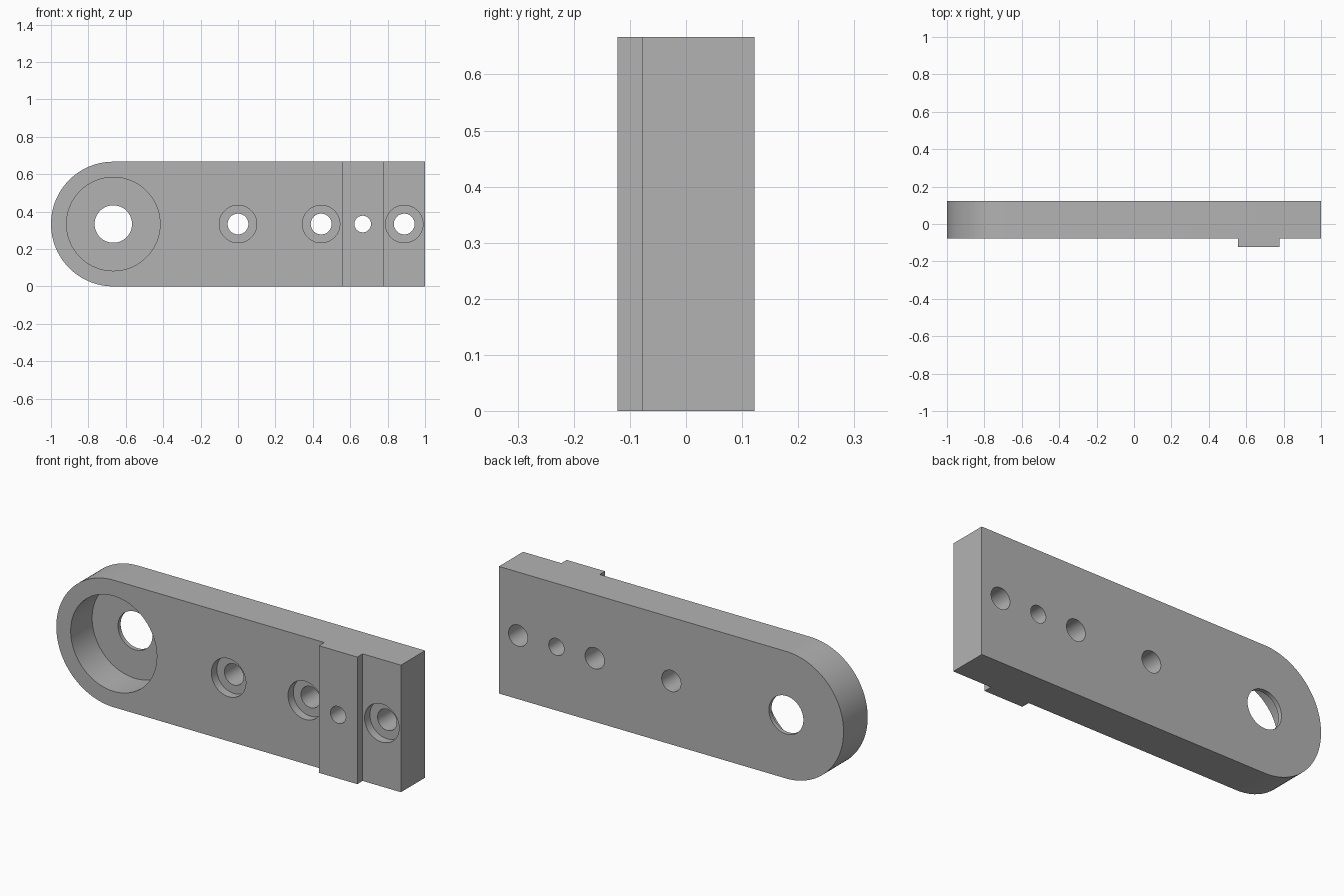
import bpy
import bmesh
import math

if "Cube" in bpy.data.objects:
    bpy.data.objects.remove(bpy.data.objects["Cube"], do_unlink=True)

U = 1 / 45                     # one design unit
MID = 15 * U                   # height of the centre line
FRONT, BACK = -3.5 * U, 5.5 * U
SIDES = 96

grey = bpy.data.materials.new("plain grey")
grey.use_nodes = True
grey.diffuse_color = (0.45, 0.45, 0.45, 1)
grey.node_tree.nodes["Principled BSDF"].inputs["Base Color"].default_value = (0.45, 0.45, 0.45, 1)


def prism(name, outline, y0, y1):
    """Extrude an (x, z) outline from y0 to y1."""
    bm = bmesh.new()
    face = bm.faces.new([bm.verts.new((x, y0, z)) for x, z in outline])
    new = bmesh.ops.extrude_face_region(bm, geom=[face])["geom"]
    bmesh.ops.translate(bm, vec=(0, y1 - y0, 0),
                        verts=[v for v in new if isinstance(v, bmesh.types.BMVert)])
    bmesh.ops.recalc_face_normals(bm, faces=bm.faces)
    mesh = bpy.data.meshes.new(name)
    bm.to_mesh(mesh)
    bm.free()
    mesh.materials.append(grey)
    obj = bpy.data.objects.new(name, mesh)
    bpy.context.collection.objects.link(obj)
    return obj


def arc(x, r, start, sweep, steps):
    angles = [start + sweep * i / steps for i in range(steps + 1)]
    return [(x + r * math.cos(a), MID + r * math.sin(a)) for a in angles]


def combine(target, tool, operation):
    """Apply a boolean and remove the tool."""
    bpy.context.view_layer.objects.active = target
    mod = target.modifiers.new(operation, "BOOLEAN")
    mod.operation, mod.object, mod.solver = operation, tool, "EXACT"
    bpy.ops.object.modifier_apply(modifier=mod.name)
    bpy.data.objects.remove(tool, do_unlink=True)


def bore(x, r, y0, y1):
    ring = arc(x, r, 0, math.tau, SIDES)[:-1]
    combine(plate, prism("cutter", ring, y0, y1), "DIFFERENCE")


# Plate with one rounded end
outline = arc(-30 * U, 15 * U, math.pi / 2, math.pi, SIDES // 2)
plate = prism("mounting_plate", outline + [(1, 0), (1, 2 * MID)], FRONT, BACK)

# Raised rib across the front
x0, x1 = 25 * U, 35 * U
rib = prism("rib", [(x0, 0), (x1, 0), (x1, 2 * MID), (x0, 2 * MID)], FRONT - 2 * U, FRONT + U)
combine(plate, rib, "UNION")

# Holes: centre x, through radius, counterbore radius and depth
for x, r, wide, depth in [(-30, 4.5, 11.25, 8), (0, 2.5, 4.5, 2), (20, 2.5, 4.5, 2),
                          (30, 2, 0, 0), (40, 2.5, 4.5, 2)]:
    bore(x * U, r * U, -1, 1)
    if wide:
        bore(x * U, wide * U, FRONT - U, FRONT + depth * U)

# Smooth round walls, sharp rims
bpy.ops.object.select_all(action="DESELECT")
plate.select_set(True)
bpy.context.view_layer.objects.active = plate
bpy.ops.object.shade_smooth_by_angle(angle=math.radians(30))
